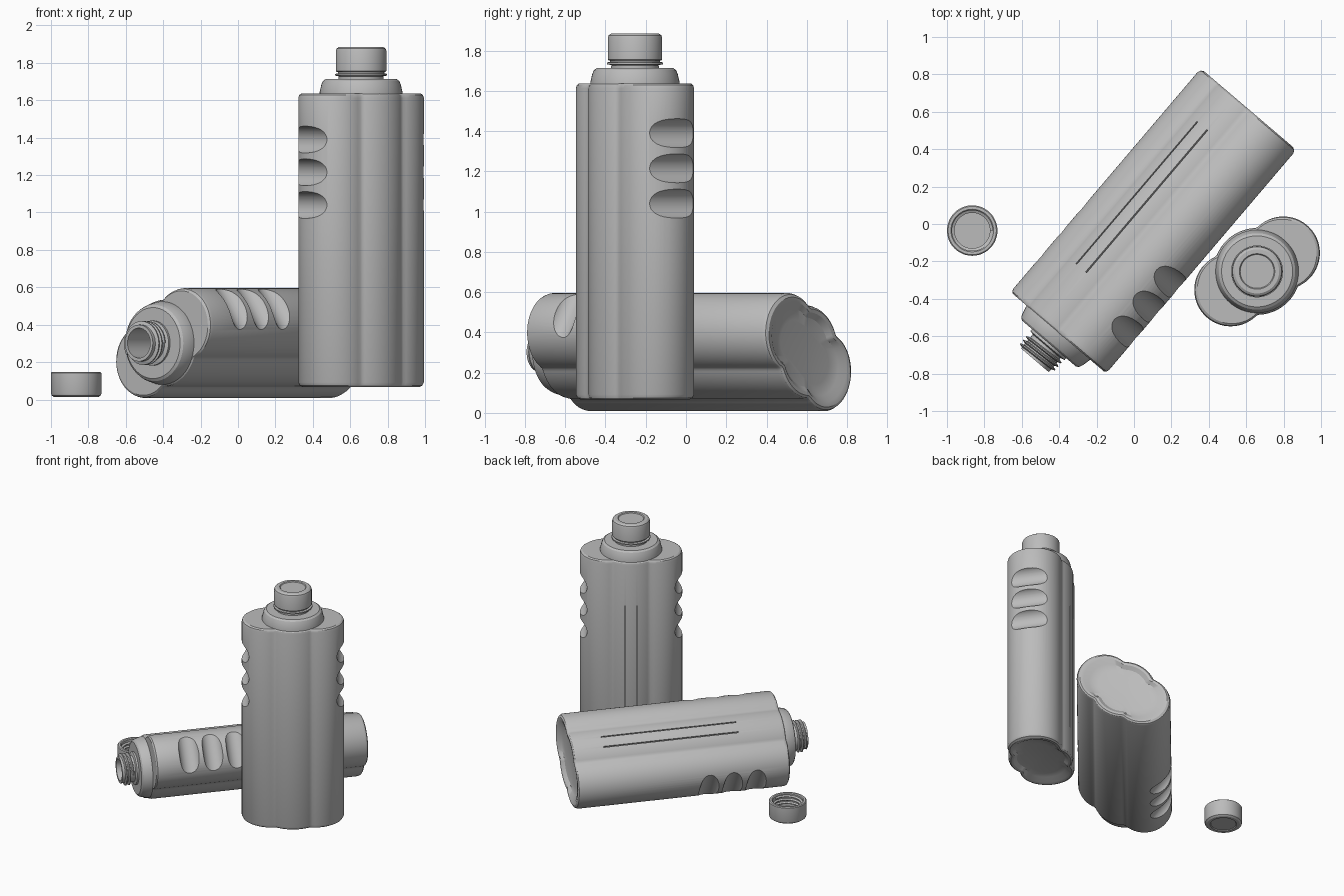
import bpy, bmesh
from math import sin, cos, pi, sqrt, radians
from mathutils import Matrix, Vector

if "Cube" in bpy.data.objects:
    bpy.data.objects.remove(bpy.data.objects["Cube"])

grey = bpy.data.materials.new("plain grey")
grey.use_nodes = True
grey.diffuse_color = (0.5, 0.5, 0.5, 1)
grey.node_tree.nodes["Principled BSDF"].inputs["Base Color"].default_value = (0.5, 0.5, 0.5, 1)

LOBE_OFFSET, LOBE_R, BULGE_R = 0.172, 0.195, 0.232
TWIST = Matrix.Rotation(radians(35), 4, 'Z')


def finish(name, bm):
    bmesh.ops.recalc_face_normals(bm, faces=bm.faces)
    mesh = bpy.data.meshes.new(name)
    bm.to_mesh(mesh)
    bm.free()
    mesh.materials.append(grey)
    ob = bpy.data.objects.new(name, mesh)
    bpy.context.collection.objects.link(ob)
    return ob


def select(ob):
    bpy.ops.object.select_all(action='DESELECT')
    ob.select_set(True)
    bpy.context.view_layer.objects.active = ob


def smooth(ob, angle=30):
    select(ob)
    bpy.ops.object.shade_smooth_by_angle(angle=radians(angle))
    return ob


def bridge(bm, a, b, closed=True):
    n = len(a)
    for i in range(n if closed else n - 1):
        j = (i + 1) % n
        bm.faces.new((a[i], a[j], b[j], b[i]))


def lathe(name, profile, steps=48):
    """Spin (radius, z) points around z."""
    bm = bmesh.new()
    verts = [bm.verts.new((r, 0, z)) for r, z in profile]
    edges = [bm.edges.new(p) for p in zip(verts, verts[1:])]
    bmesh.ops.spin(bm, geom=verts + edges, cent=(0, 0, 0), axis=(0, 0, 1),
                   angle=2 * pi, steps=steps, use_duplicate=False)
    bmesh.ops.remove_doubles(bm, verts=bm.verts, dist=0.0004)
    return smooth(finish(name, bm))


def thread(name, root, tip, z0, z1, turns, steps=32):
    """Helical ridge with a triangular section."""
    bm = bmesh.new()
    half = (z1 - z0) / turns * 0.38
    last, total = None, int(turns * steps)
    for i in range(total + 1):
        a, z = 2 * pi * i / steps, z0 + (z1 - z0) * i / total
        ring = [bm.verts.new((r * cos(a), r * sin(a), z + dz))
                for r, dz in ((root, -half), (tip, -half * 0.3), (tip, half * 0.3), (root, half))]
        if last:
            bridge(bm, last, ring)
        else:
            bm.faces.new(ring)
        last = ring
    bm.faces.new(last)
    return smooth(finish(name, bm))


def section_radius(a):
    """Two end lobes and a central bulge, blended."""
    c, s = abs(cos(a)), sin(a)
    lobe = LOBE_OFFSET * c + sqrt(LOBE_R ** 2 - (LOBE_OFFSET * s) ** 2)
    k = 0.006
    h = max(k - abs(lobe - BULGE_R), 0) / k
    return max(lobe, BULGE_R) + h * h * k / 4


# Bottle body, lofted from scaled sections, with a recessed base
def make_body():
    bm = bmesh.new()
    n, rings = 120, []
    for z, s in ((0.100, 0.55), (0.092, 0.74), (0.070, 0.85), (0.067, 0.93), (0.075, 0.975),
                 (0.092, 1), (1.612, 1), (1.628, 0.985), (1.636, 0.95)):
        rings.append([bm.verts.new((s * section_radius(t) * cos(t), s * section_radius(t) * sin(t), z))
                      for t in (2 * pi * i / n for i in range(n))])
    for a, b in zip(rings, rings[1:]):
        bridge(bm, a, b)
    bm.faces.new(rings[0])
    bm.faces.new(rings[-1])
    return finish("bottle_body", bm)


def cylinder(name, r, depth, matrix):
    bm = bmesh.new()
    bmesh.ops.create_cone(bm, cap_ends=True, segments=48, radius1=r, radius2=r, depth=depth, matrix=matrix)
    return finish(name, bm)


def cut(ob, cutter):
    cutter.hide_render = True
    mod = ob.modifiers.new("cut", 'BOOLEAN')
    mod.operation, mod.solver, mod.object = 'DIFFERENCE', 'EXACT', cutter
    select(ob)
    bpy.ops.object.modifier_apply(modifier=mod.name)
    bpy.data.objects.remove(cutter)


body = make_body()

# Finger grips on both ends
for side in (-1, 1):
    for z in (1.04, 1.215, 1.39):
        m = Matrix.Translation((side * 0.391, 0, z)) @ Matrix.Rotation(pi / 2, 4, 'X')
        cut(body, cylinder("grip_cutter", 0.0758, 0.6, m))

# Two long slots on the back
for side in (-1, 1):
    bm = bmesh.new()
    bmesh.ops.create_cube(bm, size=1, matrix=Matrix.Translation((side * 0.042, BULGE_R, 0.795))
                          @ Matrix.Diagonal((0.008, 0.03, 1.0, 1)))
    cut(body, finish("slot_cutter", bm))

# Hollow below the mouth
cut(body, cylinder("hollow_cutter", 0.08, 1.6, Matrix.Translation((0, 0, 1.1))))
smooth(body)
body.data.transform(TWIST)

# Shoulder and neck with an open mouth
neck = lathe("shoulder_and_neck", [
    (0.222, 1.62), (0.222, 1.642), (0.212, 1.685), (0.204, 1.703), (0.190, 1.713),
    (0.120, 1.713), (0.120, 1.726), (0.098, 1.732), (0.098, 1.83), (0.08, 1.83), (0.08, 1.62)])
neck_thread = thread("neck_thread", 0.096, 0.117, 1.75, 1.815, 2.6)

# Cap, with the open rim at z = 0
cap = lathe("closed_cap", [
    (0, 0.1), (0.108, 0.1), (0.108, 0.006), (0.114, 0), (0.129, 0), (0.135, 0.006), (0.135, 0.115),
    (0.131, 0.126), (0.118, 0.135), (0.095, 0.135), (0.090, 0.129), (0, 0.129)])
cap_thread = thread("cap_thread", 0.109, 0.095, 0.02, 0.085, 2.5)
ring = lathe("cap_ring", [
    (0.118, 1.728), (0.139, 1.732), (0.139, 1.741), (0.124, 1.744), (0.124, 1.754), (0.10, 1.754)])


def copy(ob, name, matrix):
    dup = ob.copy()
    dup.name = name
    bpy.context.collection.objects.link(dup)
    dup.matrix_world = matrix


# Lying open bottle
lying = (Matrix.Translation((0.656, 0.665, 0.302)) @ Matrix.Rotation(radians(-40.4), 4, 'Z')
         @ Matrix.Rotation(pi / 2, 4, 'X'))
for part in (body, neck, neck_thread):
    copy(part, "lying_" + part.name, lying)

# Loose cap, upside down
loose = Matrix.Translation((-0.865, -0.035, 0.148)) @ Matrix.Rotation(pi, 4, 'X')
for part in (cap, cap_thread):
    copy(part, "loose_" + part.name, loose)

# Standing closed bottle
standing = Matrix.Translation((0.658, -0.2535, 0))
for part in (body, neck, neck_thread, ring):
    part.matrix_world = standing
for part in (cap, cap_thread):
    part.matrix_world = standing @ Matrix.Translation((0, 0, 1.75))
